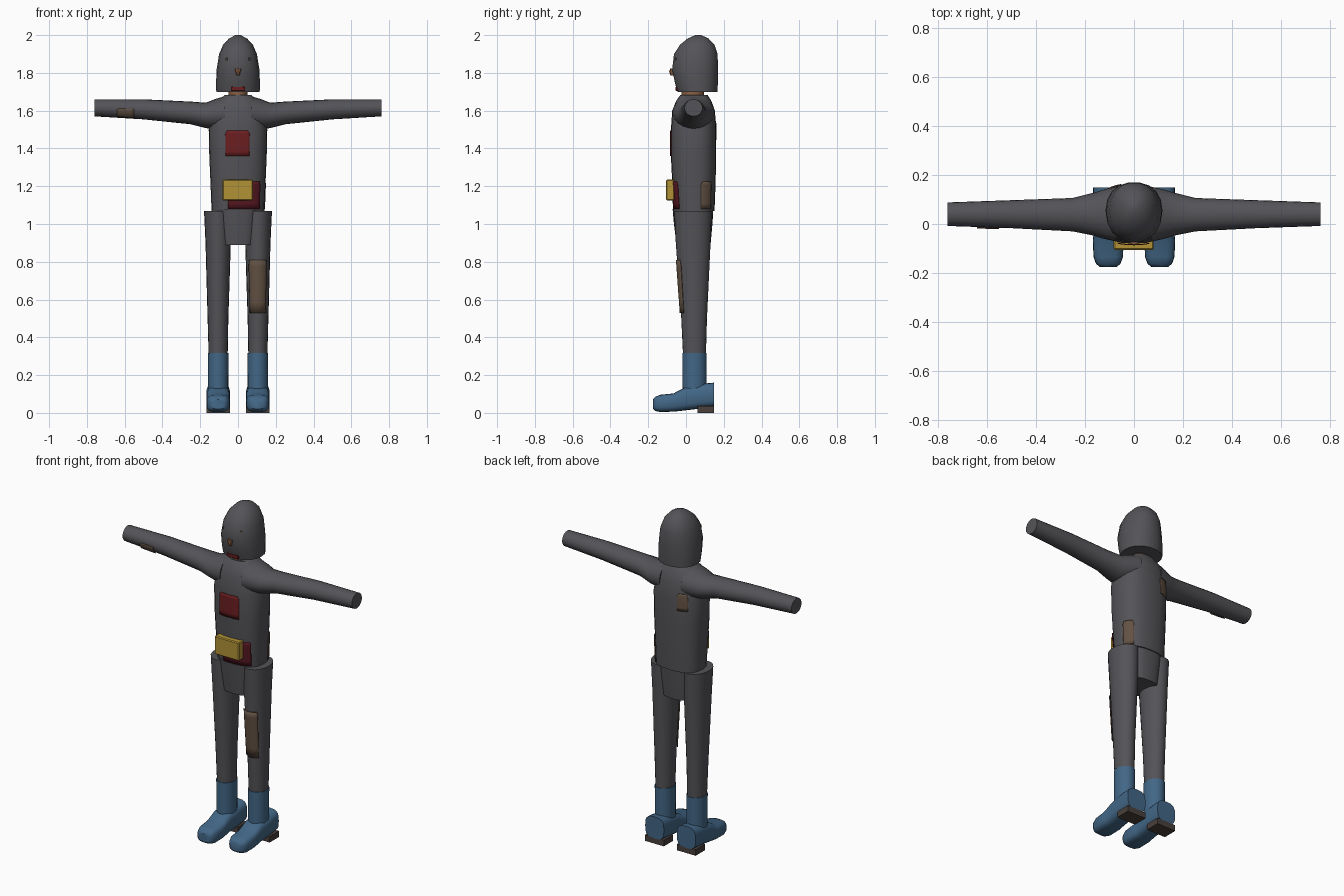
import bpy, bmesh, math
from mathutils import Vector

if "Cube" in bpy.data.objects:
    bpy.data.objects.remove(bpy.data.objects["Cube"])


def material(name, rgb):
    m = bpy.data.materials.new(name)
    m.diffuse_color = (*rgb, 1)
    m.use_nodes = True
    m.node_tree.nodes["Principled BSDF"].inputs["Base Color"].default_value = m.diffuse_color
    return m


GREY = material("charcoal_cloth", (0.088, 0.086, 0.096))
BLUE = material("boot_blue", (0.055, 0.135, 0.24))
RED = material("red_patch", (0.15, 0.013, 0.015))
DARK_RED = material("dark_red_cloth", (0.10, 0.009, 0.016))
YELLOW = material("yellow_pouch", (0.44, 0.29, 0.037))
BROWN = material("brown_patch", (0.125, 0.083, 0.056))
SKIN = material("skin", (0.25, 0.115, 0.055))
HEEL = material("heel_brown", (0.065, 0.05, 0.045))


def finish(name, bm, mat, angle=40):
    bmesh.ops.recalc_face_normals(bm, faces=bm.faces[:])
    me = bpy.data.meshes.new(name)
    bm.to_mesh(me)
    bm.free()
    me.materials.append(mat)
    ob = bpy.data.objects.new(name, me)
    bpy.context.collection.objects.link(ob)
    bpy.ops.object.select_all(action='DESELECT')
    ob.select_set(True)
    bpy.context.view_layer.objects.active = ob
    bpy.ops.object.shade_smooth_by_angle(angle=math.radians(angle))
    return ob


def point(ring, deg, n, axis, sx=1, grow=0.0):
    """Point on a superellipse ring (height, centre a, centre b, radius a, radius b)."""
    h, a, b, ra, rb = ring
    c, s = math.cos(math.radians(deg)), math.sin(math.radians(deg))
    u = a + (ra + grow) * math.copysign(abs(c) ** (2 / n), c)
    v = b + (rb + grow) * math.copysign(abs(s) ** (2 / n), s)
    p = {'x': (h, u, v), 'y': (u, h, v), 'z': (u, v, h)}[axis]
    return Vector((p[0] * sx, p[1], p[2]))


def loft(name, rings, mat, n=2.0, sides=20, axis='z', sx=1):
    bm = bmesh.new()
    rows = [[bm.verts.new(point(r, 360 * i / sides, n, axis, sx)) for i in range(sides)]
            for r in rings]
    for lo, hi in zip(rows, rows[1:]):
        for i in range(sides):
            j = (i + 1) % sides
            bm.faces.new((lo[i], lo[j], hi[j], hi[i]))
    bm.faces.new(rows[0])
    bm.faces.new(rows[-1])
    return finish(name, bm, mat)


def patch(name, rings, mat, t0, t1, h0, h1, n=2.0, axis='z', sx=1, cut=0.0):
    """Thin sheet following a lofted surface; cut narrows the top row."""
    def at(h):
        for p, q in zip(rings, rings[1:]):
            if p[0] <= h <= q[0]:
                f = (h - p[0]) / (q[0] - p[0])
                return [x + (y - x) * f for x, y in zip(p, q)]
    bm = bmesh.new()
    cols, grid = 10, []
    levels = [0, .2, .4, .6, .88, 1]
    for k in levels:
        m = cut if k == 1 else 0
        ring = at(h0 + (h1 - h0) * k)
        grid.append([bm.verts.new(point(ring, t0 + m + (t1 - t0 - 2 * m) * i / cols,
                                        n, axis, sx, 0.004)) for i in range(cols + 1)])
    for lo, hi in zip(grid, grid[1:]):
        for i in range(cols):
            bm.faces.new((lo[i], lo[i + 1], hi[i + 1], hi[i]))
    ob = finish(name, bm, mat)
    mod = ob.modifiers.new("thickness", 'SOLIDIFY')
    mod.thickness, mod.offset = 0.004, 0
    return ob


def box(name, lo, hi, mat, bevel=0.0):
    bm = bmesh.new()
    bmesh.ops.create_cube(bm, size=1)
    for v in bm.verts:
        v.co = Vector([l + (h - l) * (c + 0.5) for l, h, c in zip(lo, hi, v.co)])
    if bevel:
        bmesh.ops.bevel(bm, geom=bm.edges[:], offset=bevel, segments=1, affect='EDGES')
    return finish(name, bm, mat, 20)


# Torso and pelvis
torso = [(1.07, 0, .045, .14, .106), (1.2, 0, .042, .145, .114), (1.36, 0, .04, .152, .12),
         (1.5, 0, .04, .155, .12), (1.6, 0, .04, .137, .113), (1.65, 0, .041, .112, .094),
         (1.682, 0, .042, .07, .073)]
loft("torso", torso, GREY, n=2.5, sides=24)
loft("pelvis", [(.89, 0, .04, .09, .09), (1.0, 0, .038, .102, .102), (1.08, 0, .037, .112, .108)],
     GREY, n=3.0, sides=24)

# Cloth patches and waist pouch
patch("chest_patch", torso, RED, -110, -72, 1.36, 1.495, n=2.5, cut=4)
patch("waist_cloth", torso, DARK_RED, -106, -42, 1.08, 1.225, n=2.5, cut=3)
patch("side_patch", torso, BROWN, 14, 46, 1.08, 1.225, n=2.5, cut=4)
patch("back_patch", torso, BROWN, 105, 130, 1.445, 1.545, n=2.5, cut=3)
box("waist_pouch", (-.083, -.105, 1.125), (.08, -.06, 1.235), YELLOW, .005)

# Neck, hood and face
loft("neck", [(1.66, 0, .035, .052, .06), (1.74, 0, .035, .05, .058)], SKIN, sides=16)
head = [(1.70, 0, .06, .115, .107), (1.75, 0, .055, .116, .116), (1.82, 0, .048, .113, .123),
        (1.9, 0, .052, .1, .117), (1.95, 0, .06, .078, .092), (1.982, 0, .064, .048, .056),
        (2.0, 0, .065, .014, .016)]
loft("head", head, GREY, n=2.2, sides=18)
loft("nose", [(1.785, 0, -.07, .007, .012), (1.805, 0, -.074, .013, .015),
              (1.822, 0, -.07, .018, .014)], SKIN, sides=8)
box("mouth", (-.038, -.055, 1.703), (.038, .0, 1.728), RED, .004)

for side, sx in (("left", 1), ("right", -1)):
    patch(side + "_eye", head, BROWN, -61, -56, 1.865, 1.88, n=2.2, sx=sx)

    # Arm
    arm = [(.07, .04, 1.588, .112, .088), (.12, .04, 1.581, .101, .081),
           (.17, .04, 1.575, .086, .067), (.25, .038, 1.588, .068, .06),
           (.5, .04, 1.607, .057, .053), (.76, .04, 1.615, .048, .045)]
    loft(side + "_arm", arm, GREY, axis='x', sx=sx)

    # Leg
    leg = [(.29, .105, .045, .05, .06), (.5, .106, .043, .055, .068),
           (.9, .105, .038, .067, .092), (1.07, .107, .037, .073, .099)]
    loft(side + "_leg", leg, GREY, sx=sx)

    # Boot: shaft, foot and heel
    loft(side + "_boot_shaft", [(.1, .105, .045, .054, .063), (.318, .105, .045, .055, .064)],
         BLUE, sx=sx)
    foot = [(.148, .105, .095, .062, .065), (.105, .105, .091, .063, .065),
            (.0, .105, .076, .061, .062), (-.05, .105, .06, .061, .052),
            (-.065, .105, .055, .063, .048), (-.135, .105, .05, .06, .046),
            (-.162, .105, .048, .05, .038), (-.175, .105, .046, .034, .025)]
    loft(side + "_foot", foot, BLUE, n=3.2, axis='y', sx=sx)
    xs = sorted((.043 * sx, .168 * sx))
    box(side + "_heel", (xs[0], .06, 0), (xs[1], .148, .036), HEEL)

# Limb patches
patch("leg_patch", leg, BROWN, -135, -48, .53, .81, cut=3)
patch("arm_patch", arm, BROWN, 180, 235, .55, .64, axis='x', sx=-1, cut=5)
